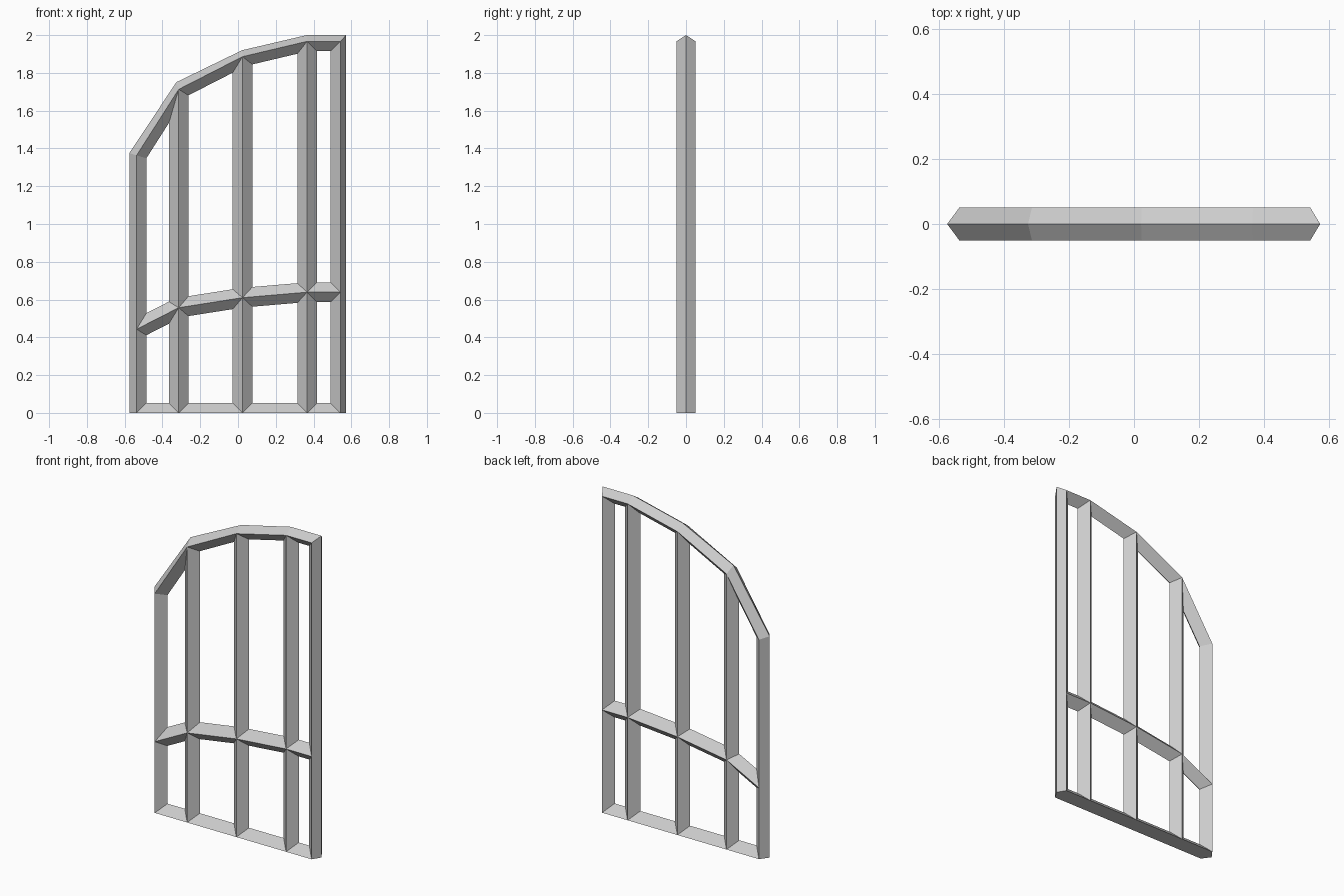
import bpy, bmesh
from mathutils import Vector, geometry

if "Cube" in bpy.data.objects:
    bpy.data.objects.remove(bpy.data.objects["Cube"])

DEPTH = 0.051   # ridge distance in front of and behind the centre plane
INSET = 0.052   # half width of each bar

# bar centre lines: columns left to right, rows bottom / crossbar / arch
xs = [-0.537, -0.314, 0.024, 0.366, 0.542]
rows = [[0, 0, 0, 0, 0],
        [0.443, 0.557, 0.61, 0.639, 0.639],
        [1.363, 1.713, 1.886, 1.967, 1.967]]
# outer silhouette on the centre plane
arch = [(-0.575, 1.376), (-0.326, 1.751), (0.022, 1.92), (0.364, 2.0), (0.573, 2.0)]


def inset(poly, d):
    """Offset a counter-clockwise polygon inwards with mitred corners."""
    lines = []
    for a, b in zip(poly, poly[1:] + poly[:1]):
        t = (b - a).normalized()
        n = Vector((-t.y, t.x)) * d
        lines.append((a + n, t))
    out = []
    for i, (p, t) in enumerate(lines):
        q, u = lines[i - 1]
        s = (p - q).x * t.y - (p - q).y * t.x
        out.append(q + u * (s / (u.x * t.y - u.y * t.x)))
    return out


bm = bmesh.new()
ridge = {s: [[bm.verts.new((x, s * DEPTH, z)) for x, z in zip(xs, r)] for r in rows]
         for s in (-1, 1)}

# bevelled bars around each pane opening
for j in range(2):
    for i in range(4):
        ids = [(j, i), (j, i + 1), (j + 1, i + 1), (j + 1, i)]
        poly = [Vector((xs[c], rows[r][c])) for r, c in ids]
        hole = [bm.verts.new((p.x, 0, p.y)) for p in inset(poly, INSET)]
        for s in (-1, 1):
            for k in range(4):
                (r0, c0), (r1, c1) = ids[k], ids[(k + 1) % 4]
                bm.faces.new((ridge[s][r0][c0], ridge[s][r1][c1], hole[(k + 1) % 4], hole[k]))

# outer bevel up the left post, over the arch and down the right post
z_mid = [rows[1][0], rows[1][4]]
path = [(-0.575, 0), (-0.575, z_mid[0])] + arch + [(0.573, z_mid[1]), (0.573, 0)]
outer = [bm.verts.new((x, 0, z)) for x, z in path]
for s in (-1, 1):
    g = ridge[s]
    inner = [g[0][0], g[1][0]] + g[2] + [g[1][4], g[0][4]]
    for k in range(len(outer) - 1):
        bm.faces.new((outer[k], outer[k + 1], inner[k + 1], inner[k]))

# flat underside
bm.faces.new([outer[0]] + ridge[-1][0] + [outer[-1]] + ridge[1][0][::-1])

bmesh.ops.recalc_face_normals(bm, faces=bm.faces)
mesh = bpy.data.meshes.new("window_frame")
bm.to_mesh(mesh)
bm.free()
bpy.context.collection.objects.link(bpy.data.objects.new("window_frame", mesh))
